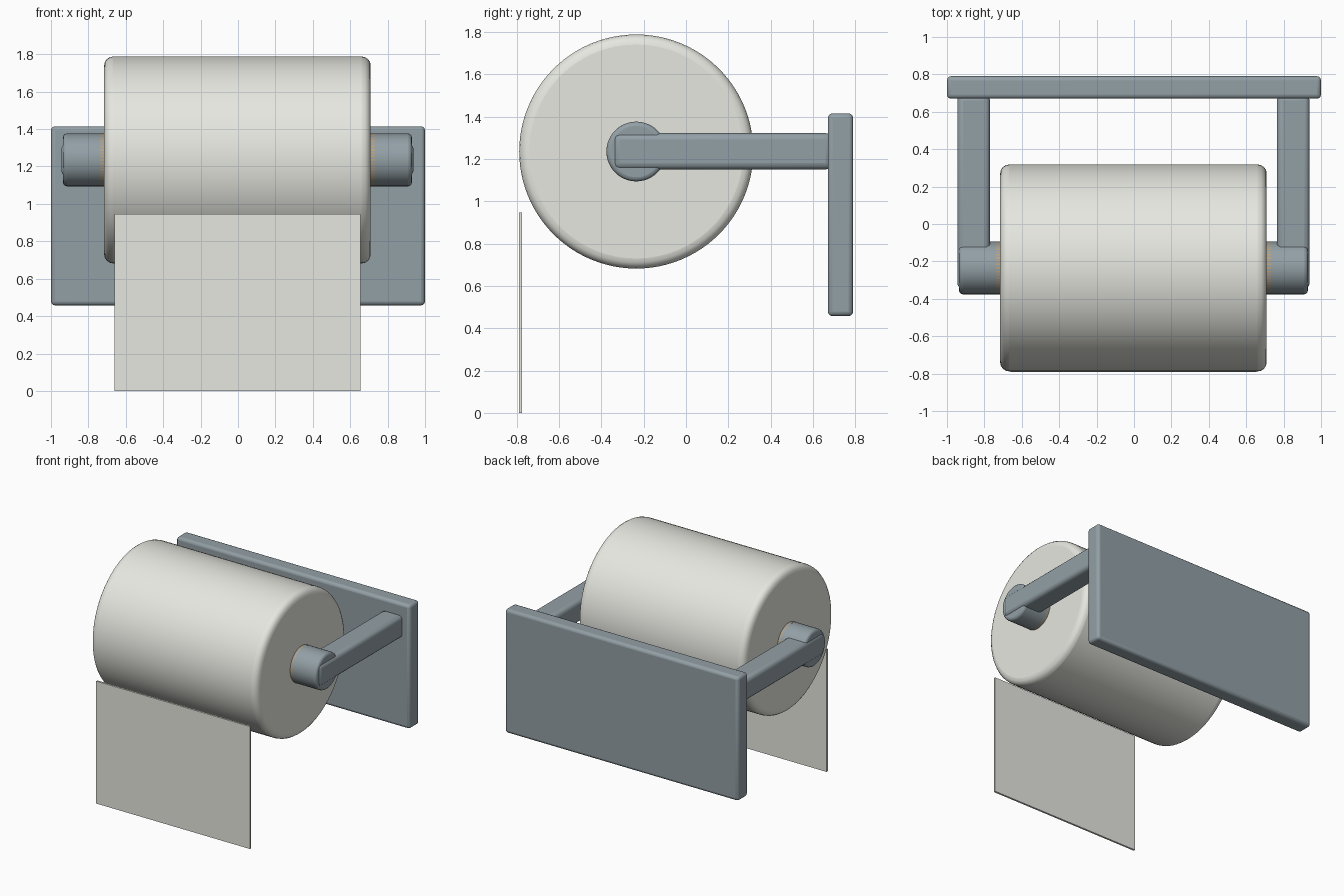
import bpy, math

if "Cube" in bpy.data.objects:
    bpy.data.objects.remove(bpy.data.objects["Cube"])

CX = -0.003                 # shared centre of the roll assembly
AXIS_Y, AXIS_Z = -0.235, 1.235


def material(name, rgb):
    m = bpy.data.materials.new(name)
    m.diffuse_color = (*rgb, 1)
    m.use_nodes = True
    m.node_tree.nodes["Principled BSDF"].inputs["Base Color"].default_value = m.diffuse_color
    return m


metal = material("brushed_metal", (0.29, 0.35, 0.38))
paper = material("paper", (0.80, 0.80, 0.75))
card = material("cardboard", (0.50, 0.36, 0.20))


def finish(name, mat, bevel, segments):
    ob = bpy.context.object
    ob.name = name
    ob.data.materials.append(mat)
    bpy.ops.object.transform_apply(location=False, rotation=True, scale=True)
    if bevel:
        mod = ob.modifiers.new("rounded_edges", 'BEVEL')
        mod.width, mod.segments = bevel, segments
        mod.limit_method, mod.angle_limit = 'ANGLE', math.radians(40)
    bpy.ops.object.shade_smooth_by_angle(angle=math.radians(35))
    return ob


def box(name, lo, hi, mat, bevel=0, segments=3):
    bpy.ops.mesh.primitive_cube_add(
        size=1, location=[(a + b) / 2 for a, b in zip(lo, hi)])
    bpy.context.object.scale = [b - a for a, b in zip(lo, hi)]
    return finish(name, mat, bevel, segments)


def rod(name, radius, length, mat, bevel=0, segments=3, sides=64):
    bpy.ops.mesh.primitive_cylinder_add(
        vertices=sides, radius=radius, depth=length,
        location=(CX, AXIS_Y, AXIS_Z), rotation=(0, math.pi / 2, 0))
    return finish(name, mat, bevel, segments)


# Wall plate
box("wall_plate", (-1, 0.67, 0.457), (1, 0.79, 1.415), metal, 0.022)

# Two arms reaching forward from the plate
for side, s in (("left", -1), ("right", 1)):
    xs = sorted((CX + s * 0.767, CX + s * 0.942))
    box(side + "_arm", (xs[0], -0.345, 1.15), (xs[1], 0.69, 1.322), metal, 0.03)

# Spindle with the cardboard core just showing at the roll ends
rod("spindle", 0.141, 1.865, metal, 0.02)
rod("cardboard_core", 0.1411, 1.47, card, sides=48)

# Paper roll and hanging sheet
rod("paper_roll", 0.553, 1.425, paper, 0.048, 4, 96)
box("hanging_sheet", (CX - 0.658, -0.79, 0), (CX + 0.658, -0.775, 0.947), paper)
